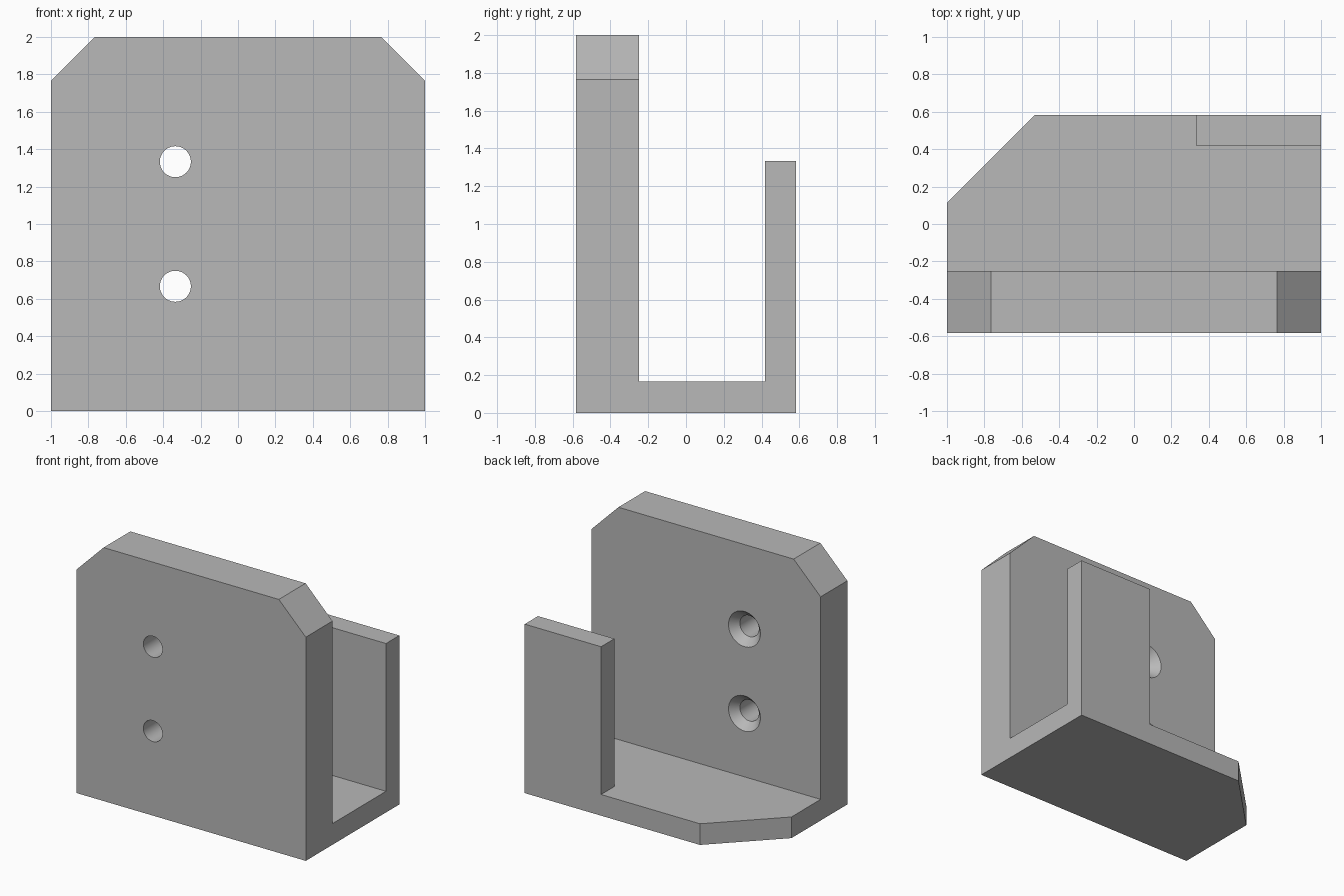
import bpy, bmesh, math
from mathutils import Vector

cube = bpy.data.objects.get("Cube")
if cube:
    bpy.data.objects.remove(cube, do_unlink=True)

# Single grey material
grey = bpy.data.materials.new("plain grey")
grey.use_nodes = True
colour = (0.48, 0.48, 0.48, 1)
grey.diffuse_color = colour
grey.node_tree.nodes["Principled BSDF"].inputs["Base Color"].default_value = colour


def finish(name, bm):
    bmesh.ops.recalc_face_normals(bm, faces=bm.faces)
    mesh = bpy.data.meshes.new(name)
    bm.to_mesh(mesh)
    bm.free()
    mesh.materials.append(grey)
    obj = bpy.data.objects.new(name, mesh)
    bpy.context.collection.objects.link(obj)
    return obj


def prism(name, points, direction):
    """Extrude a flat outline along a direction."""
    bm = bmesh.new()
    face = bm.faces.new([bm.verts.new(p) for p in points])
    out = bmesh.ops.extrude_face_region(bm, geom=[face], use_keep_orig=True)
    moved = [v for v in out["geom"] if isinstance(v, bmesh.types.BMVert)]
    bmesh.ops.translate(bm, verts=moved, vec=direction)
    return finish(name, bm)


def lathe_y(name, profile, x, z, steps=48):
    """Revolve (radius, y) points about an axis parallel to y."""
    bm = bmesh.new()
    verts = [bm.verts.new((x + r, y, z)) for r, y in profile]
    edges = [bm.edges.new(pair) for pair in zip(verts, verts[1:])]
    bmesh.ops.spin(bm, geom=verts + edges, cent=(x, 0, z), axis=(0, 1, 0),
                   angle=math.tau, steps=steps)
    bmesh.ops.remove_doubles(bm, verts=bm.verts, dist=1e-4)
    return finish(name, bm)


def combine(target, other, operation):
    mod = target.modifiers.new(operation, "BOOLEAN")
    mod.operation = operation
    mod.solver = "EXACT"
    mod.object = other
    bpy.context.view_layer.objects.active = target
    bpy.ops.object.modifier_apply(modifier=mod.name)
    bpy.data.objects.remove(other, do_unlink=True)


FRONT, INNER, LIP, BACK = -0.583, -0.25, 0.417, 0.583
FLOOR, LIP_TOP, CHAMFER, CORNER = 0.167, 1.333, 0.235, 0.47

# Mounting plate with clipped upper corners
outline = [(-1, 0), (1, 0), (1, 2 - CHAMFER), (1 - CHAMFER, 2),
           (CHAMFER - 1, 2), (-1, 2 - CHAMFER)]
bracket = prism("hook_bracket", [(x, FRONT, z) for x, z in outline],
                Vector((0, INNER - FRONT, 0)))

# Shelf with one clipped rear corner
outline = [(-1, FRONT), (1, FRONT), (1, BACK), (CORNER - 1, BACK), (-1, BACK - CORNER)]
shelf = prism("shelf", [(x, y, 0) for x, y in outline], Vector((0, 0, FLOOR)))
combine(bracket, shelf, "UNION")

# Upright lip on the left half
outline = [(0.333, LIP), (1, LIP), (1, BACK), (0.333, BACK)]
lip = prism("lip", [(x, y, 0) for x, y in outline], Vector((0, 0, LIP_TOP)))
combine(bracket, lip, "UNION")

# Two countersunk screw holes
hole, sink, depth = 0.083, 0.139, 0.062
profile = [(0, FRONT - 0.1), (hole, FRONT - 0.1), (hole, INNER - depth),
           (sink, INNER), (sink, INNER + 0.1), (0, INNER + 0.1)]
for z in (0.667, 1.333):
    cutter = lathe_y("screw_hole_cutter", profile, -0.335, z)
    combine(bracket, cutter, "DIFFERENCE")

# Merge flat faces left by the unions, then shade
bm = bmesh.new()
bm.from_mesh(bracket.data)
bmesh.ops.remove_doubles(bm, verts=bm.verts, dist=1e-4)
bmesh.ops.dissolve_limit(bm, angle_limit=0.01, verts=bm.verts, edges=bm.edges)
bm.to_mesh(bracket.data)
bm.free()
bracket.data.materials.clear()
bracket.data.materials.append(grey)
for poly in bracket.data.polygons:
    poly.material_index = 0
bpy.ops.object.select_all(action="DESELECT")
bracket.select_set(True)
bpy.context.view_layer.objects.active = bracket
bpy.ops.object.shade_smooth_by_angle(angle=math.radians(30))
